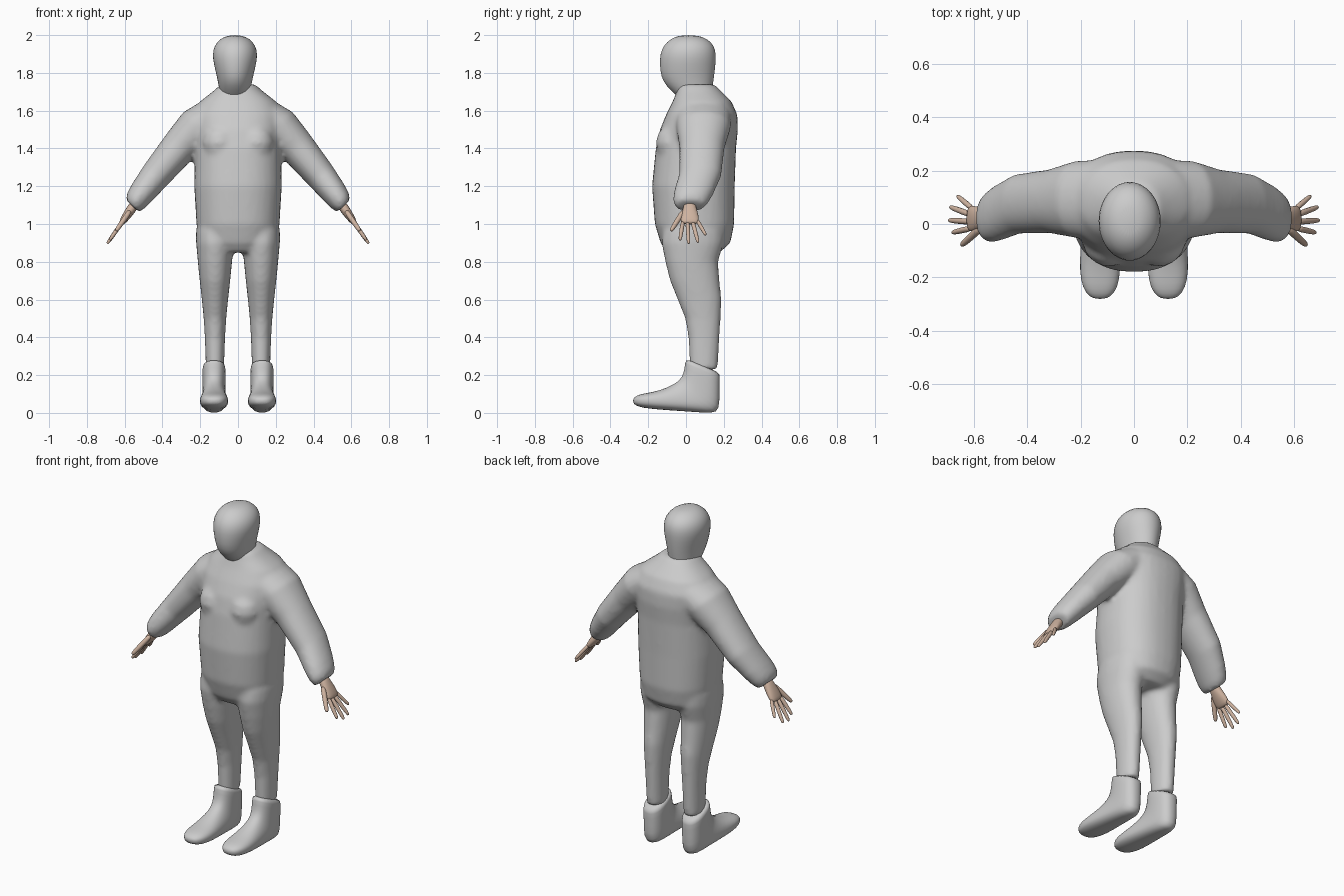
import bpy, bmesh, math
from mathutils import Vector

cube = bpy.data.objects.get("Cube")
if cube:
    bpy.data.objects.remove(cube)


def material(name, colour):
    m = bpy.data.materials.new(name)
    m.use_nodes = True
    m.diffuse_color = (*colour, 1)
    bsdf = m.node_tree.nodes["Principled BSDF"]
    bsdf.inputs["Base Color"].default_value = (*colour, 1)
    bsdf.inputs["Roughness"].default_value = 0.8
    return m


GREY = material("suit grey", (0.6, 0.6, 0.6))
SKIN = material("skin", (0.62, 0.45, 0.35))


def loft(bm, sections, sides=20, power=2.0, side=1):
    """Closed tube through rounded sections (centre, half axis u, half axis v)."""
    rings = []
    for c, u, v in sections:
        ring = []
        for i in range(sides):
            a = math.tau * i / sides
            cu, sv = math.cos(a), math.sin(a)
            p = (Vector(c) + Vector(u) * math.copysign(abs(cu) ** (2 / power), cu)
                 + Vector(v) * math.copysign(abs(sv) ** (2 / power), sv))
            ring.append(bm.verts.new((p.x * side, p.y, p.z)))
        rings.append(ring)
    faces = [bm.faces.new(rings[0]), bm.faces.new(rings[-1])]
    for r, s in zip(rings, rings[1:]):
        for i in range(sides):
            j = (i + 1) % sides
            faces.append(bm.faces.new((r[i], r[j], s[j], s[i])))
    bmesh.ops.recalc_face_normals(bm, faces=faces)


def upright(rows, x=0.0):
    """Horizontal sections from rows of (z, front y, back y, half width)."""
    return [((x, (f + b) / 2, z), (w, 0, 0), (0, (b - f) / 2, 0)) for z, f, b, w in rows]


def finish(bm, name, mat, subdivide=0):
    me = bpy.data.meshes.new(name)
    bm.to_mesh(me)
    bm.free()
    me.materials.append(mat)
    for p in me.polygons:
        p.use_smooth = True
    ob = bpy.data.objects.new(name, me)
    bpy.context.collection.objects.link(ob)
    if subdivide:
        s = ob.modifiers.new("Subdivide", "SUBSURF")
        s.levels = s.render_levels = subdivide
    return ob


# Padded suit: torso, chest, arms and legs fused into one soft skin
bm = bmesh.new()
loft(bm, upright([
    (0.85, -0.10, 0.18, 0.15), (0.90, -0.135, 0.235, 0.20), (1.0, -0.165, 0.255, 0.22),
    (1.2, -0.18, 0.258, 0.232), (1.4, -0.16, 0.265, 0.228), (1.5, -0.138, 0.275, 0.235),
    (1.58, -0.105, 0.272, 0.24), (1.65, -0.07, 0.24, 0.20), (1.70, -0.05, 0.19, 0.135),
    (1.74, -0.04, 0.15, 0.09)]), 32, 2.3)

arm = [  # x, y, z, half thickness, half depth
    (0.12, 0.09, 1.57, 0.11, 0.15), (0.21, 0.092, 1.515, 0.112, 0.145),
    (0.31, 0.085, 1.41, 0.096, 0.12), (0.435, 0.075, 1.26, 0.082, 0.112),
    (0.51, 0.04, 1.165, 0.07, 0.105), (0.54, 0.027, 1.125, 0.063, 0.095),
    (0.56, 0.02, 1.095, 0.048, 0.078)]
leg = [
    (0.23, 0.02, 0.168, 0.048), (0.4, 0.012, 0.178, 0.054), (0.5, -0.005, 0.184, 0.06),
    (0.6, -0.045, 0.188, 0.07), (0.7, -0.085, 0.178, 0.081), (0.8, -0.11, 0.17, 0.091),
    (0.9, -0.13, 0.2, 0.1), (0.97, -0.12, 0.2, 0.1)]
for side in (-1, 1):
    loft(bm, [((x, y, z), (t * 0.72, 0, t * 0.69), (0, d, 0)) for x, y, z, t, d in arm],
         24, 2.1, side)
    loft(bm, upright(leg, 0.122), 24, 2.1, side)
    # Soft chest swelling
    loft(bm, [((0.095, -0.07, 1.43 + 0.1 * math.sin(a)),
               (0.095 * math.cos(a), 0, 0), (0, 0.09 * math.cos(a), 0))
              for a in (-1.4, -1, -0.5, 0, 0.5, 1, 1.4)], 20, 2, side)
suit = finish(bm, "padded_suit", GREY)
remesh = suit.modifiers.new("Fuse", "REMESH")
remesh.mode = "VOXEL"
remesh.voxel_size = 0.013
remesh.use_smooth_shade = True
soften = suit.modifiers.new("Soften", "SMOOTH")
soften.factor = 0.5
soften.iterations = 8

# Hooded head with a flat, featureless face
bm = bmesh.new()
loft(bm, upright([
    (1.65, -0.02, 0.12, 0.065), (1.69, -0.062, 0.135, 0.078), (1.73, -0.105, 0.142, 0.087),
    (1.78, -0.135, 0.15, 0.096), (1.85, -0.14, 0.158, 0.114), (1.90, -0.138, 0.16, 0.12),
    (1.945, -0.12, 0.15, 0.11), (1.98, -0.083, 0.115, 0.08), (2.0, -0.035, 0.06, 0.035)],
    -0.016), 24)
finish(bm, "hooded_head", GREY, 1)

# Boots: sections fan round from the slanted collar to the toe
boot = [  # upper (y, z), lower (y, z), half width
    (0.0, 0.29, 0.178, 0.215, 0.058), (-0.004, 0.27, 0.18, 0.195, 0.062),
    (-0.012, 0.21, 0.178, 0.12, 0.061), (-0.03, 0.178, 0.178, 0.015, 0.061),
    (-0.06, 0.155, 0.145, -0.004, 0.064), (-0.105, 0.132, 0.03, 0.006, 0.069),
    (-0.165, 0.112, -0.1, 0.014, 0.077), (-0.225, 0.103, -0.195, 0.022, 0.074),
    (-0.262, 0.092, -0.255, 0.032, 0.055), (-0.282, 0.075, -0.28, 0.05, 0.025)]
for side, label in ((-1, "right"), (1, "left")):
    bm = bmesh.new()
    loft(bm, [((0.127, (f + b) / 2, (t + s) / 2), (w, 0, 0), (0, (b - f) / 2, (s - t) / 2))
              for f, t, b, s, w in boot], 24, 2.4, side)
    finish(bm, label + "_boot", GREY, 1)

# Hands: local frame runs along the fingers, across the palm and through it
along, across, through = Vector((0.57, 0, -0.82)), Vector((0, 1, 0)), Vector((0.82, 0, 0.57))
wrist = Vector((0.54, 0.02, 1.115))
palm = [(0, 0.032, 0.026), (0.04, 0.035, 0.026), (0.08, 0.047, 0.024),
        (0.12, 0.05, 0.019), (0.14, 0.045, 0.012)]
fingers = [  # start along, start across, end along, end across, radius
    (0.05, -0.03, 0.185, -0.1, 0.015), (0.12, -0.036, 0.245, -0.052, 0.012),
    (0.12, -0.012, 0.268, -0.006, 0.012), (0.12, 0.014, 0.26, 0.044, 0.012),
    (0.11, 0.036, 0.212, 0.085, 0.011)]
for side, label in ((-1, "right"), (1, "left")):
    bm = bmesh.new()
    loft(bm, [(wrist + along * d, across * w, through * n) for d, w, n in palm], 16, 2.2, side)
    for d0, w0, d1, w1, r in fingers:
        start = wrist + along * d0 + across * w0
        end = wrist + along * d1 + across * w1
        direction = (end - start).normalized()
        spread = direction.cross(through)
        loft(bm, [(start.lerp(end, t), spread * r * k, through * r * k)
                  for t, k in ((0, 1), (0.4, 1), (0.75, 0.9), (0.94, 0.75), (1, 0.45))],
             10, 2, side)
    finish(bm, label + "_hand", SKIN, 1)
